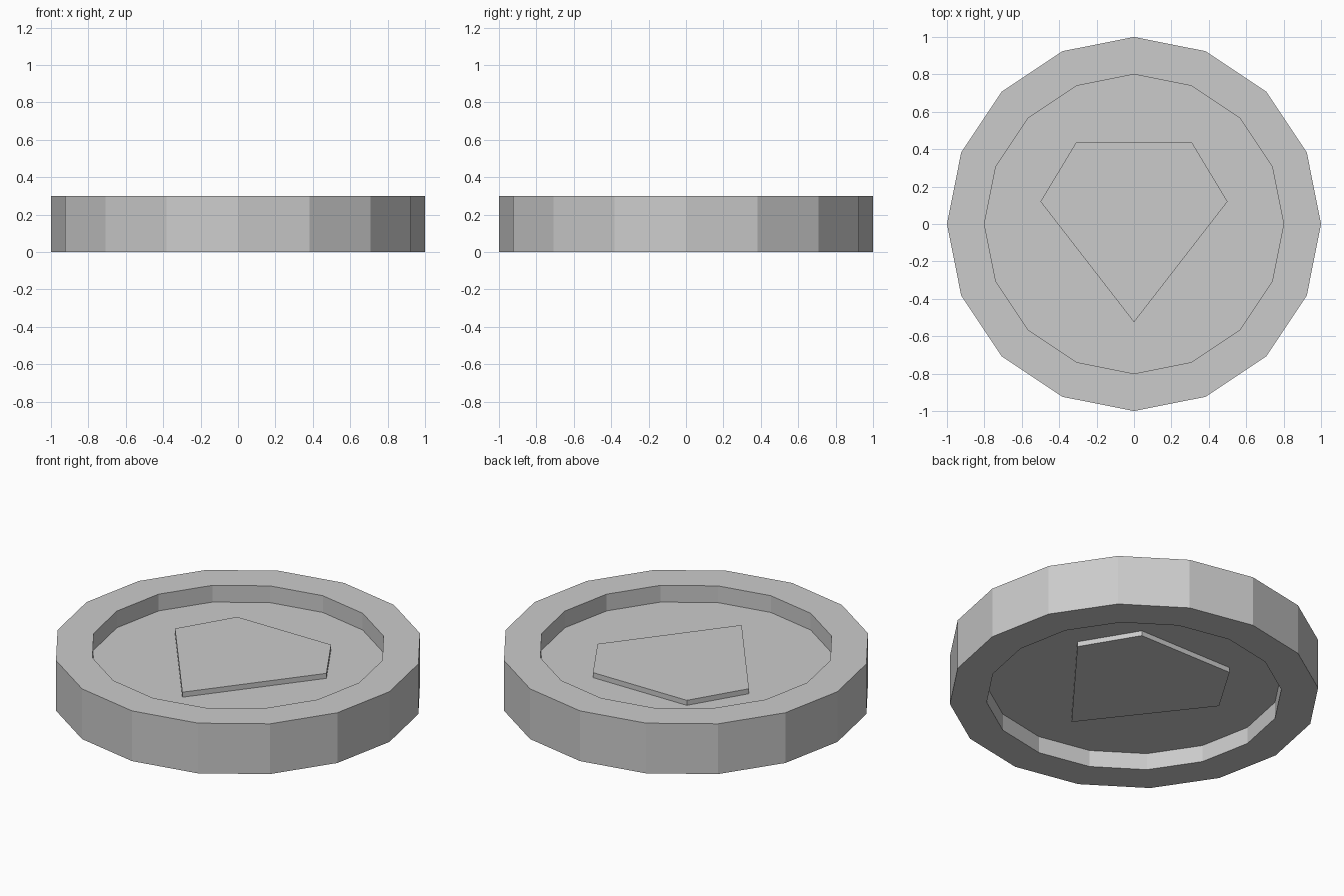
import bpy, bmesh
from math import cos, pi

if "Cube" in bpy.data.objects:
    bpy.data.objects.remove(bpy.data.objects["Cube"])

SIDES = 16
HEIGHT = 0.30
RIM = 0.20        # rim width, corner to corner
RECESS = 0.10     # depth of the dished faces
RELIEF = 0.03     # how far the emblem stands off each dished face


def finish(name, bm):
    bmesh.ops.recalc_face_normals(bm, faces=bm.faces)
    mesh = bpy.data.meshes.new(name)
    bm.to_mesh(mesh)
    bm.free()
    obj = bpy.data.objects.new(name, mesh)
    bpy.context.collection.objects.link(obj)
    return obj


# Coin body: 16-sided disc with both faces inset and sunk
bm = bmesh.new()
bmesh.ops.create_cone(bm, cap_ends=True, segments=SIDES,
                      radius1=1, radius2=1, depth=HEIGHT)
bmesh.ops.translate(bm, verts=bm.verts, vec=(0, 0, HEIGHT / 2))
for cap in [f for f in bm.faces if len(f.verts) == SIDES]:
    sink = cap.normal * -RECESS
    bmesh.ops.inset_region(bm, faces=[cap], use_even_offset=True,
                           thickness=RIM * cos(pi / SIDES))
    floor = bmesh.ops.extrude_discrete_faces(bm, faces=[cap])["faces"][0]
    bmesh.ops.translate(bm, verts=floor.verts, vec=sink)
finish("coin_body", bm)

# Emblem: five-sided cut-gem outline, raised on both faces
outline = [(0, -0.525), (0.5, 0.12), (0.31, 0.435), (-0.31, 0.435), (-0.5, 0.12)]
low, high = RECESS - RELIEF, HEIGHT - RECESS + RELIEF
bm = bmesh.new()
base = bm.faces.new([bm.verts.new((x, y, low)) for x, y in outline])
extruded = bmesh.ops.extrude_face_region(bm, geom=[base], use_keep_orig=True)
top = [v for v in extruded["geom"] if isinstance(v, bmesh.types.BMVert)]
bmesh.ops.translate(bm, verts=top, vec=(0, 0, high - low))
finish("gem_emblem", bm)
